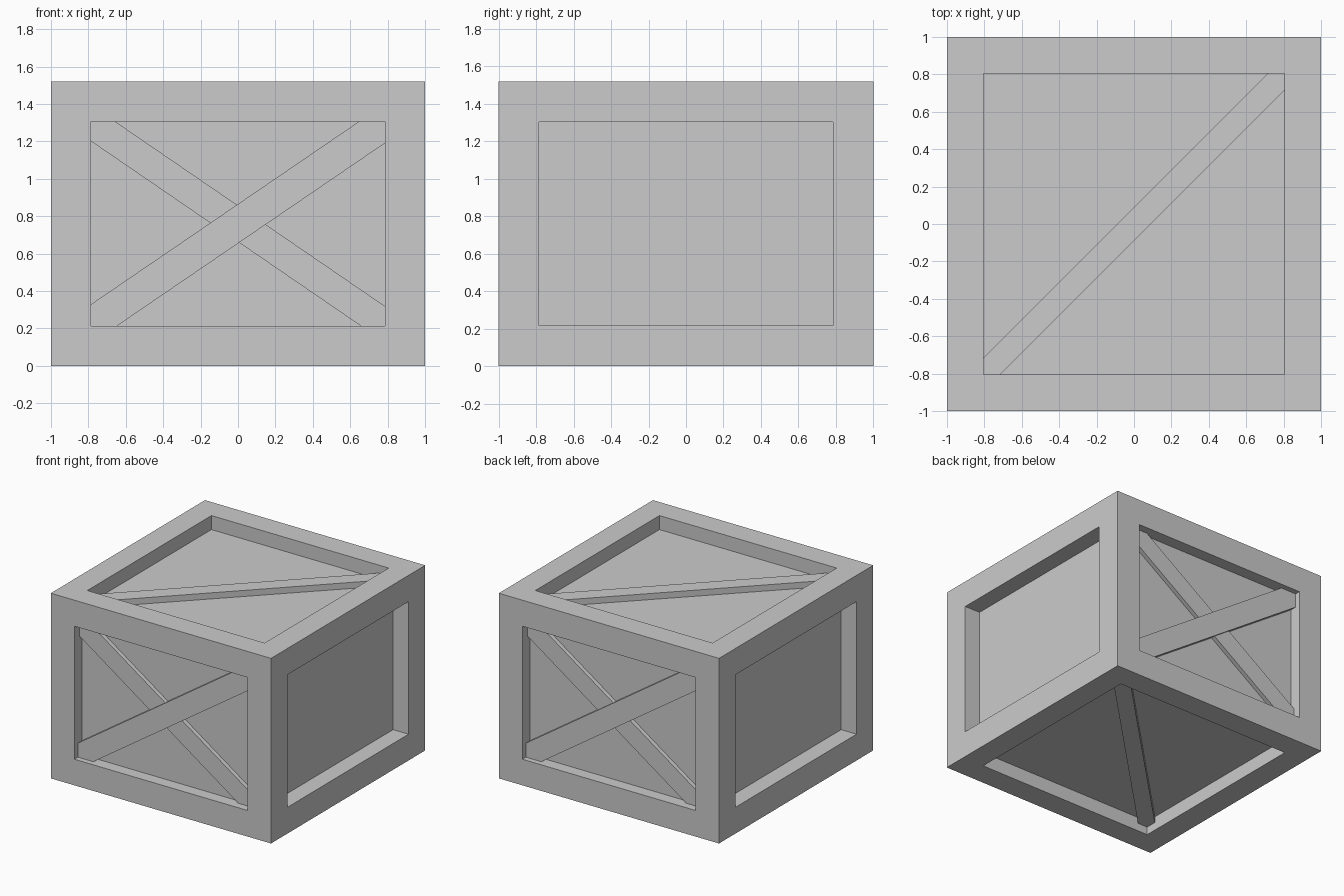
import bpy, bmesh

if "Cube" in bpy.data.objects:
    bpy.data.objects.remove(bpy.data.objects["Cube"])

H = 1.52          # crate height
MID = H / 2


def add_object(name, bm):
    bmesh.ops.recalc_face_normals(bm, faces=bm.faces)
    mesh = bpy.data.meshes.new(name)
    bm.to_mesh(mesh)
    bm.free()
    obj = bpy.data.objects.new(name, mesh)
    bpy.context.collection.objects.link(obj)
    return obj


def brace(name, w, h, cu, cv, inner, outer, place, flip=1):
    """Diagonal board cut to fit the corners of a w x h (half sizes) opening."""
    half = [(-w, -h), (-w + cu, -h), (w, h - cv)]
    outline = half + [(-u, -v) for u, v in half]
    bm = bmesh.new()
    base = bm.faces.new([bm.verts.new(place(u * flip, v, inner)) for u, v in outline])
    lid = [bm.verts.new(place(u * flip, v, outer)) for u, v in outline]
    bm.faces.new(lid)
    low = list(base.verts)
    for i in range(6):
        j = (i + 1) % 6
        bm.faces.new((low[i], low[j], lid[j], lid[i]))
    add_object(name, bm)


# Crate body: a box with a framed recess on each of the six sides
bm = bmesh.new()
bmesh.ops.create_cube(bm, size=2)
for v in bm.verts:
    v.co.z = MID + v.co.z * MID
bm.normal_update()
border = (0.216, 0.214, 0.195)     # frame width on x, y and z sides
depth = (0.14, 0.10, 0.115)        # recess depth on x, y and z sides
for face in list(bm.faces):
    n = face.normal.copy()
    axis = max(range(3), key=lambda i: abs(n[i]))
    bmesh.ops.inset_individual(bm, faces=[face], thickness=border[axis],
                               use_even_offset=True)
    new = bmesh.ops.extrude_discrete_faces(bm, faces=[face])["faces"][0]
    bmesh.ops.translate(bm, verts=new.verts, vec=-n * depth[axis])
add_object("crate_body", bm)

# Crossed braces on front and back (the back is the front turned half round)
for side, s in (("front", 1), ("back", -1)):
    def place(u, v, d, s=s):
        return (s * u, -s * d, MID + v)
    brace(side + "_outer_brace", 0.786, 0.546, 0.14, 0.115, 0.88, 0.955, place)
    brace(side + "_inner_brace", 0.786, 0.546, 0.13, 0.105, 0.88, 0.935, place, -1)

# Single diagonal brace on top and bottom
for side, s in (("top", 1), ("bottom", -1)):
    def place(u, v, d, s=s):
        return (u, v, MID + s * d)
    brace(side + "_brace", 0.805, 0.805, 0.09, 0.09, MID - 0.13, MID - 0.065, place)
